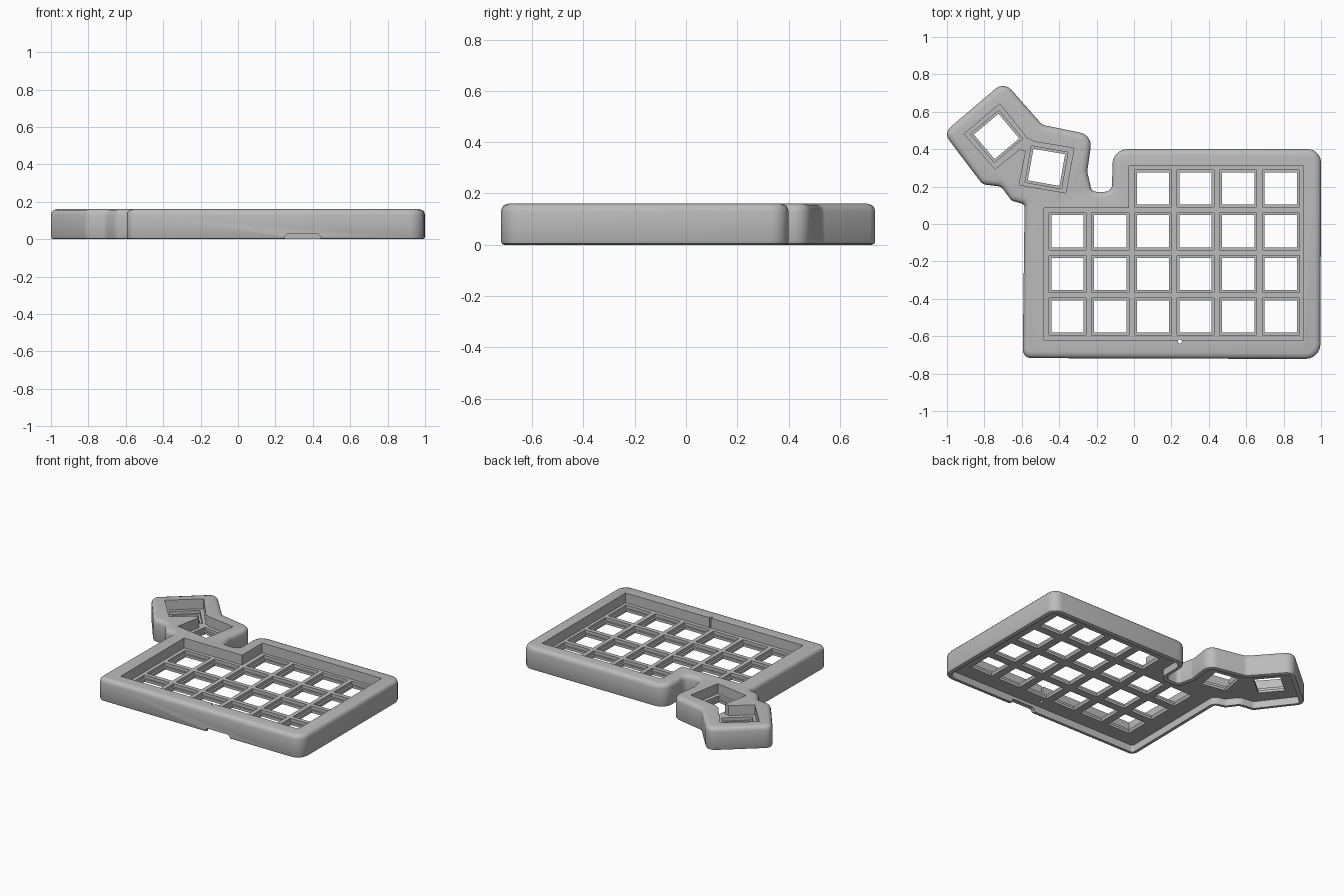
import bpy, bmesh, math
from mathutils import Vector, Matrix

if "Cube" in bpy.data.objects:
    bpy.data.objects.remove(bpy.data.objects["Cube"])

grey = bpy.data.materials.new("plain grey")
grey.use_nodes = True
grey.diffuse_color = (0.5, 0.5, 0.5, 1)
grey.node_tree.nodes["Principled BSDF"].inputs["Base Color"].default_value = (0.5, 0.5, 0.5, 1)

HEIGHT, RIB_TOP, LEDGE, PLATE_BOTTOM = 0.16, 0.09, 0.068, 0.05
PITCH, HOLE, POCKET = 0.228, 0.172, 0.198


def rounded(corners, steps=5):
    """Round each (x, y, radius) corner with a short arc."""
    pts = []
    for i, (x, y, r) in enumerate(corners):
        c = Vector((x, y))
        to_a = (Vector(corners[i - 1][:2]) - c).normalized()
        to_b = (Vector(corners[(i + 1) % len(corners)][:2]) - c).normalized()
        half = to_a.angle(to_b) / 2
        centre = c + (to_a + to_b).normalized() * r / math.sin(half)
        reach = r / math.tan(half)
        start, end = c + to_a * reach - centre, c + to_b * reach - centre
        sweep = start.angle_signed(end)
        for k in range(steps + 1):
            pts.append(centre + Matrix.Rotation(-sweep * k / steps, 2) @ start)
    return pts


def inset(pts, d):
    """Move a counter-clockwise outline inward by d."""
    out = []
    for i, p in enumerate(pts):
        a = (p - pts[i - 1]).normalized()
        b = (pts[(i + 1) % len(pts)] - p).normalized()
        na, nb = Vector((-a.y, a.x)), Vector((-b.y, b.x))
        out.append(p + (na + nb) * d / (1 + na.dot(nb)))
    return out


def loft(bm, pts, rings):
    """Skin an outline through (inset, height) rings and cap both ends."""
    loops = [[bm.verts.new((p.x, p.y, z)) for p in inset(pts, d)] for d, z in rings]
    n = len(pts)
    for lo, hi in zip(loops, loops[1:]):
        for i in range(n):
            j = (i + 1) % n
            bm.faces.new((lo[i], lo[j], hi[j], hi[i]))
    bm.faces.new(loops[0][::-1])
    bm.faces.new(loops[-1])


def make(name, bm):
    bmesh.ops.recalc_face_normals(bm, faces=bm.faces[:])
    mesh = bpy.data.meshes.new(name)
    bm.to_mesh(mesh)
    bm.free()
    mesh.materials.append(grey)
    ob = bpy.data.objects.new(name, mesh)
    bpy.context.collection.objects.link(ob)
    return ob


def prism(name, pts, z0, z1):
    bm = bmesh.new()
    loft(bm, [Vector(p) for p in pts], [(0, z0), (0, z1)])
    return make(name, bm)


# Case outline, counter-clockwise from the front corner
outline = rounded([
    (-0.595, -0.717, 0.045), (0.997, -0.722, 0.08), (1.0, 0.40, 0.07),
    (-0.115, 0.40, 0.08), (-0.117, 0.172, 0.04), (-0.225, 0.172, 0.03),
    (-0.25, 0.28, 0.05), (-0.222, 0.475, 0.07), (-0.49, 0.53, 0.05),
    (-0.695, 0.762, 0.06), (-1.018, 0.487, 0.05), (-0.81, 0.212, 0.05),
    (-0.71, 0.2, 0.04), (-0.655, 0.125, 0.04), (-0.585, 0.105, 0.02),
])
bm = bmesh.new()
loft(bm, outline, [(0.013, 0), (0.004, 0.004), (0, 0.013), (0, HEIGHT - 0.03),
                   (0.004, HEIGHT - 0.015), (0.013, HEIGHT - 0.005), (0.03, HEIGHT)])
case = make("keyboard_case", bm)

# Hollow underside and the two open wells on top
cutters = [
    prism("underside_hollow", inset(outline, 0.03), -0.1, PLATE_BOTTOM),
    prism("main_well", [(-0.48, -0.62), (0.905, -0.62), (0.905, 0.31), (-0.028, 0.31),
                        (-0.028, 0.085), (-0.48, 0.085)], RIB_TOP, 0.3),
    prism("thumb_well", [(-0.717, 0.642), (-0.575, 0.462), (-0.535, 0.44), (-0.321, 0.406),
                         (-0.364, 0.166), (-0.615, 0.209), (-0.578, 0.39), (-0.61, 0.40),
                         (-0.743, 0.294), (-0.909, 0.481)], RIB_TOP, 0.3),
]

# Key positions: a grid with two shorter columns, plus two turned thumb keys
keys = [(-0.355 + PITCH * c, -0.495 + PITCH * r, 0)
        for c in range(6) for r in range(4 if c > 1 else 3)]
keys += [(-0.735, 0.468, 40), (-0.468, 0.303, -10)]


def key_cutter(name, size, z0, z1):
    bm = bmesh.new()
    for x, y, turn in keys:
        place = (Matrix.Translation((x, y, (z0 + z1) / 2)) @ Matrix.Rotation(math.radians(turn), 4, "Z")
                 @ Matrix.Diagonal((size, size, z1 - z0, 1)))
        bmesh.ops.create_cube(bm, size=1, matrix=place)
    return make(name, bm)


cutters += [key_cutter("key_pockets", POCKET, LEDGE, 0.14),
            key_cutter("key_holes", HOLE, 0.02, 0.12)]

# Cable notch in the front wall
bm = bmesh.new()
notch = [(0.25, -0.1), (0.44, -0.1), (0.44, 0.015), (0.425, 0.028), (0.265, 0.028), (0.25, 0.015)]
loops = [[bm.verts.new((x, y, z)) for x, z in notch] for y in (-0.8, -0.66)]
bm.faces.new(loops[0])
bm.faces.new(loops[1][::-1])
for i in range(len(notch)):
    j = (i + 1) % len(notch)
    bm.faces.new((loops[0][i], loops[1][i], loops[1][j], loops[0][j]))
cutters.append(make("cable_notch", bm))

# Small reset hole beside the main well
bm = bmesh.new()
bmesh.ops.create_cone(bm, cap_ends=True, segments=12, radius1=0.011, radius2=0.011, depth=0.6,
                      matrix=Matrix.Translation((0.245, -0.628, 0)))
cutters.append(make("reset_hole", bm))

for cutter in cutters:
    mod = case.modifiers.new(cutter.name, "BOOLEAN")
    mod.operation = "DIFFERENCE"
    mod.solver = "EXACT"
    mod.object = cutter
    cutter.hide_render = True

# Bake the cuts and drop the cutters
bpy.context.view_layer.update()
baked = bpy.data.meshes.new_from_object(case.evaluated_get(bpy.context.evaluated_depsgraph_get()))
case.modifiers.clear()
case.data = baked
for cutter in cutters:
    bpy.data.objects.remove(cutter)

bpy.ops.object.select_all(action="DESELECT")
case.select_set(True)
bpy.context.view_layer.objects.active = case
bpy.ops.object.shade_smooth_by_angle(angle=math.radians(35))
